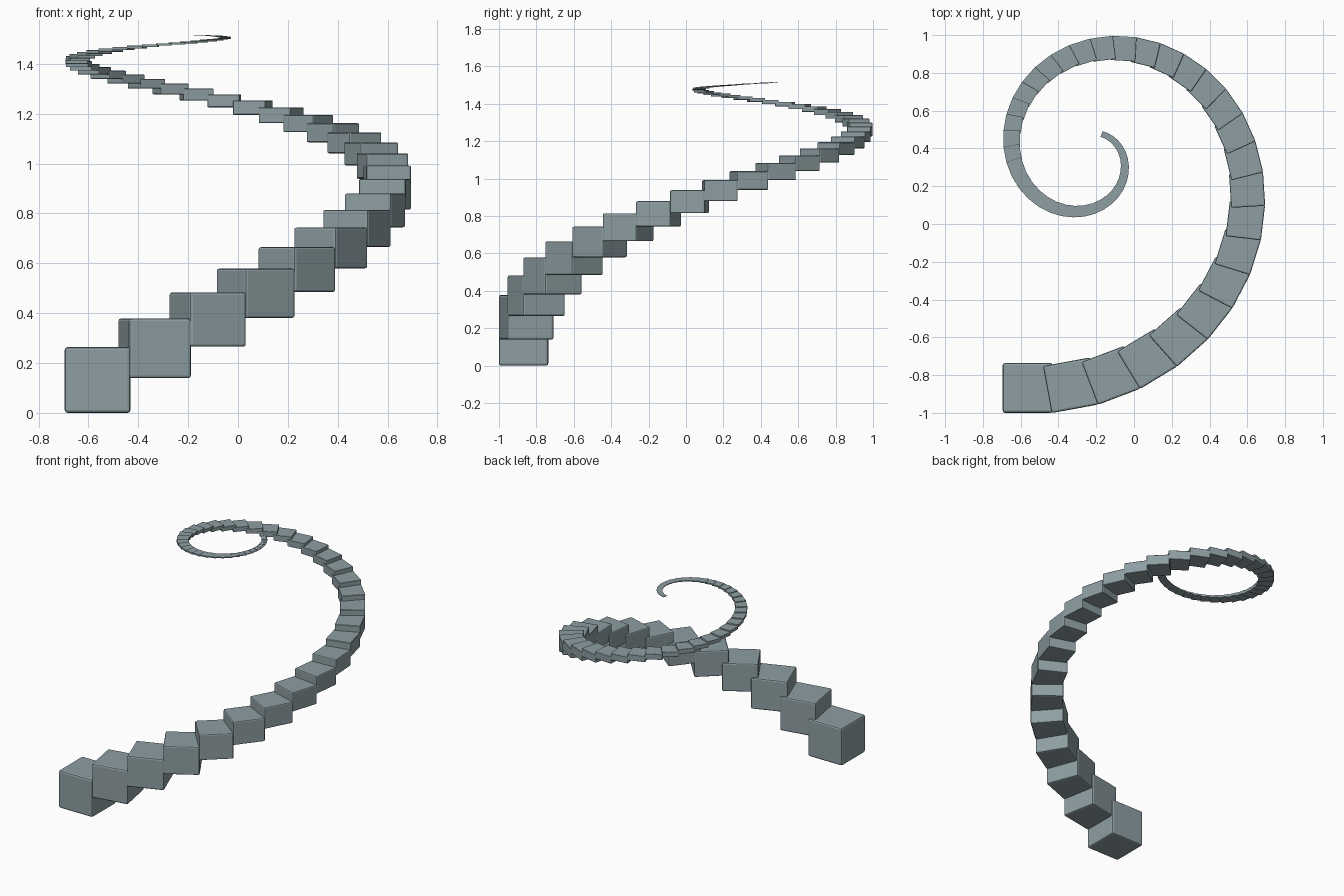
import bpy, bmesh
from math import radians
from mathutils import Matrix, Vector

old = bpy.data.objects.get("Cube")
if old:
    bpy.data.objects.remove(old, do_unlink=True)

COUNT = 51
SIDE = 0.264
PIVOT = Vector((-0.243, 0.347, 1.527))       # point the spiral shrinks towards
FIRST = Vector((-0.563, -0.868, 0.132))      # centre of the lowest block

# Colour
grey = bpy.data.materials.new("blue_grey")
grey.use_nodes = True
colour = (0.27, 0.345, 0.365, 1)
grey.diffuse_color = colour
grey.node_tree.nodes["Principled BSDF"].inputs["Base Color"].default_value = colour

# Lowest block, with its origin at the pivot of the spiral
bm = bmesh.new()
bmesh.ops.create_cube(bm, size=SIDE, matrix=Matrix.Translation(FIRST - PIVOT))
bmesh.ops.bevel(bm, geom=bm.edges[:], offset=0.012, segments=2,
                profile=0.5, affect='EDGES')
mesh = bpy.data.meshes.new("spiral_blocks")
bm.to_mesh(mesh)
bm.free()
mesh.materials.append(grey)
blocks = bpy.data.objects.new("spiral_blocks", mesh)
blocks.location = PIVOT
bpy.context.collection.objects.link(blocks)

# Helper that turns and shrinks each following block
step = bpy.data.objects.new("spiral_step", None)
step.location = PIVOT
step.rotation_euler.z = radians(10.4)
step.scale = (0.9585, 0.9585, 0.909)
step.hide_render = True
bpy.context.collection.objects.link(step)

# Repeat the block along the spiral
array = blocks.modifiers.new("spiral", 'ARRAY')
array.count = COUNT
array.use_relative_offset = False
array.use_object_offset = True
array.offset_object = step
bpy.context.view_layer.update()
